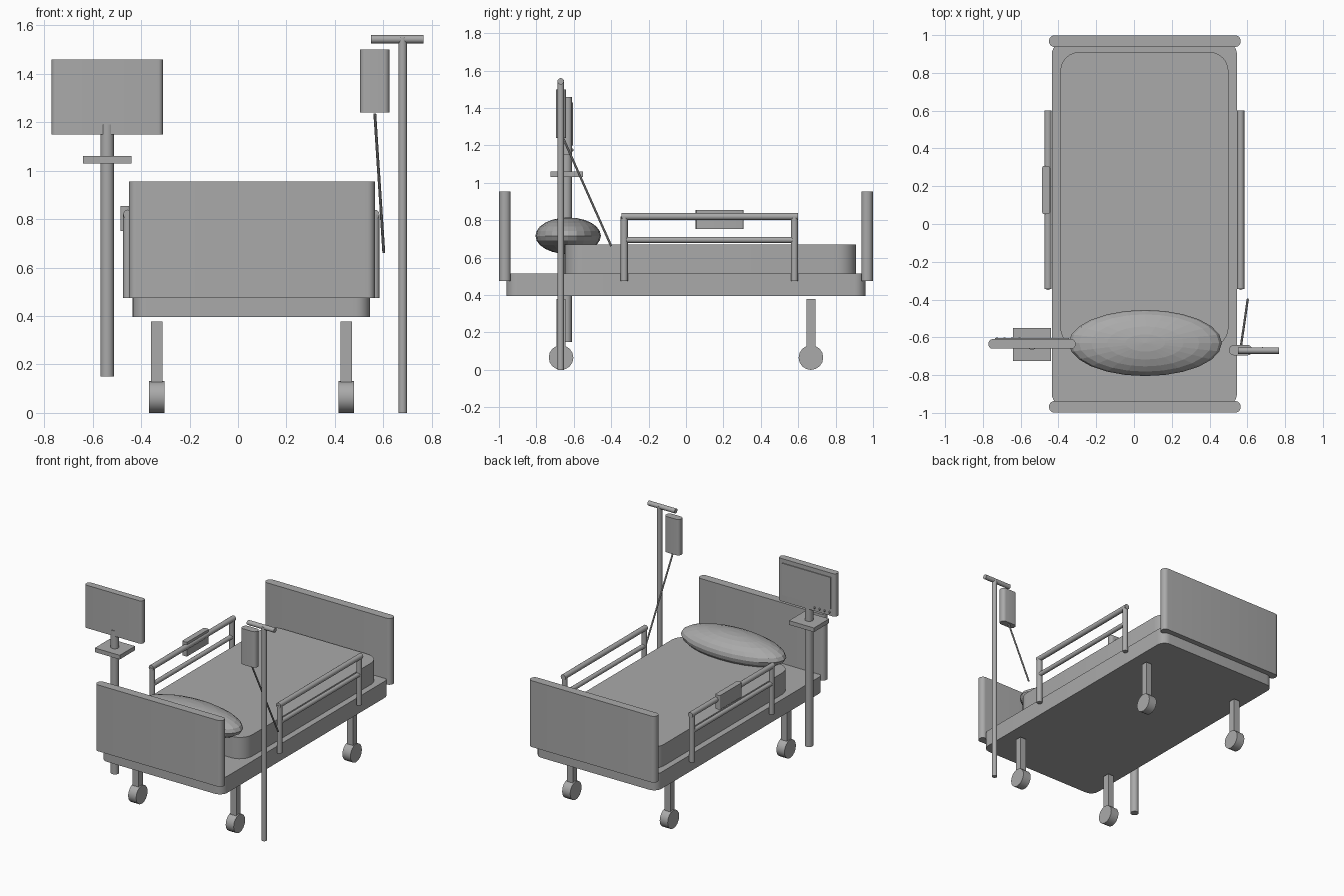
import bpy, bmesh, math
from mathutils import Vector

if "Cube" in bpy.data.objects:
    bpy.data.objects.remove(bpy.data.objects["Cube"])

grey = bpy.data.materials.new("plain_grey")
grey.diffuse_color = (0.4, 0.4, 0.4, 1)
grey.use_nodes = True
grey.node_tree.nodes["Principled BSDF"].inputs["Base Color"].default_value = grey.diffuse_color


def finish(name, bm, smooth=None):
    me = bpy.data.meshes.new(name)
    bmesh.ops.recalc_face_normals(bm, faces=bm.faces)
    bm.to_mesh(me)
    bm.free()
    me.materials.append(grey)
    ob = bpy.data.objects.new(name, me)
    bpy.context.collection.objects.link(ob)
    if smooth:
        bpy.context.view_layer.objects.active = ob
        ob.select_set(True)
        bpy.ops.object.shade_smooth_by_angle(angle=math.radians(smooth))
        ob.select_set(False)
    return ob


def block(name, x, y, z, radius=0, segs=6):
    """Box from ranges, with its upright edges rounded."""
    bm = bmesh.new()
    bmesh.ops.create_cube(bm, size=1)
    for v in bm.verts:
        for i, (a, b) in enumerate((x, y, z)):
            v.co[i] = a if v.co[i] < 0 else b
    if radius:
        upright = [e for e in bm.edges
                   if abs(e.verts[0].co.z - e.verts[1].co.z) > 1e-4]
        bmesh.ops.bevel(bm, geom=upright, offset=radius, segments=segs,
                        profile=0.5, affect='EDGES')
    return finish(name, bm, 30 if radius else None)


def rod(name, a, b, r, sides=16):
    """Cylinder between two points."""
    a, b = Vector(a), Vector(b)
    d = b - a
    bm = bmesh.new()
    bmesh.ops.create_cone(bm, cap_ends=True, segments=sides, radius1=r,
                          radius2=r, depth=d.length)
    m = d.to_track_quat('Z', 'Y').to_matrix().to_4x4()
    m.translation = (a + b) / 2
    bm.transform(m)
    return finish(name, bm, 30)


def ball(name, c, size, u, v):
    bm = bmesh.new()
    bmesh.ops.create_uvsphere(bm, u_segments=u, v_segments=v, radius=1)
    bmesh.ops.scale(bm, vec=size, verts=bm.verts)
    bmesh.ops.translate(bm, vec=c, verts=bm.verts)
    return finish(name, bm)


# Bed body
block("bed_frame", (-0.435, 0.545), (-0.96, 0.96), (0.395, 0.515), 0.06)
block("mattress", (-0.39, 0.50), (-0.65, 0.91), (0.51, 0.67), 0.10)
ball("pillow", (0.06, -0.63, 0.717), (0.405, 0.175, 0.098), 24, 12)
for name, y in (("headboard", -0.968), ("footboard", 0.968)):
    block(name, (-0.45, 0.565), (y - 0.031, y + 0.031), (0.475, 0.955), 0.03)

# Legs and wheels
for x in (-0.335, 0.447):
    for y in (-0.668, 0.668):
        block("leg", (x - 0.024, x + 0.024), (y - 0.024, y + 0.024), (0.09, 0.378))
        rod("wheel", (x - 0.032, y, 0.066), (x + 0.032, y, 0.066), 0.066)

# Side rails
for x in (-0.455, 0.565):
    for y in (-0.33, 0.58):
        rod("rail_post", (x, y, 0.475), (x, y, 0.82), 0.019)
    rod("top_rail", (x, -0.345, 0.82), (x, 0.60, 0.82), 0.019)
    rod("lower_rail", (x, -0.33, 0.695), (x, 0.58, 0.695), 0.016)
block("control_panel", (-0.486, -0.446), (0.052, 0.307), (0.752, 0.855), 0.01, 3)

# Drip stand
rod("drip_pole", (0.68, -0.67, 0), (0.68, -0.67, 1.55), 0.018)
rod("drip_crossbar", (0.55, -0.67, 1.543), (0.767, -0.67, 1.543), 0.017)
block("drip_bag", (0.504, 0.626), (-0.695, -0.641), (1.24, 1.50), 0.024)
rod("drip_tube", (0.565, -0.655, 1.235), (0.602, -0.40, 0.662), 0.006, 8)

# Monitor on its stand
rod("monitor_pole", (-0.54, -0.638, 0.15), (-0.54, -0.638, 1.19), 0.028)
block("monitor_tray", (-0.64, -0.44), (-0.725, -0.55), (1.03, 1.06))
block("monitor_case", (-0.77, -0.31), (-0.66, -0.61), (1.15, 1.46), 0.02)
block("monitor_screen", (-0.735, -0.345), (-0.612, -0.604), (1.20, 1.43))
for i in range(4):
    ball("monitor_button", (-0.725 + 0.04 * i, -0.608, 1.175),
         (0.008, 0.008, 0.008), 8, 6)
